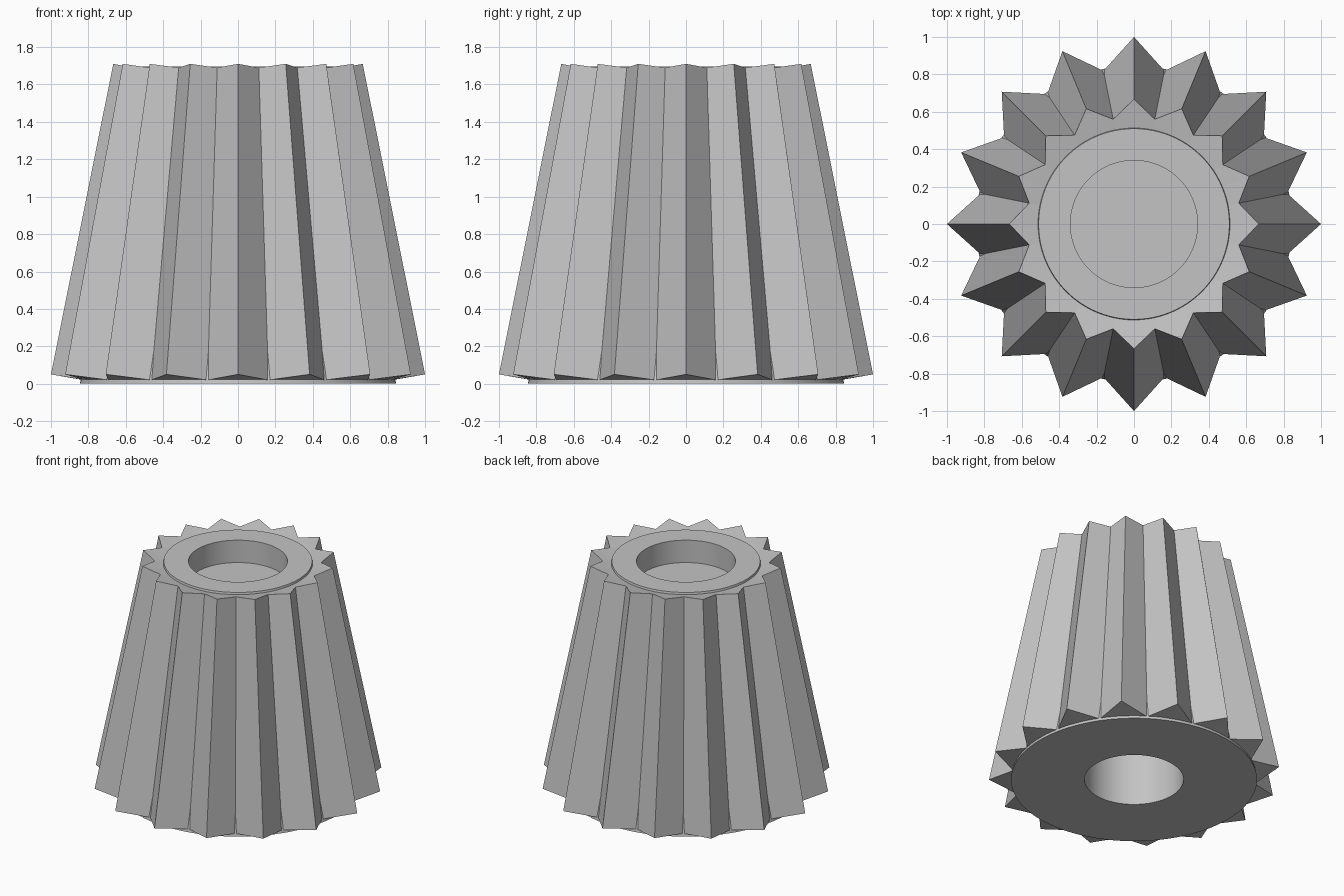
import bpy, bmesh
from math import sin, cos, pi

if "Cube" in bpy.data.objects:
    bpy.data.objects.remove(bpy.data.objects["Cube"])

metal = bpy.data.materials.new("plain grey")
metal.use_nodes = True
grey = (0.55, 0.55, 0.55, 1)
metal.diffuse_color = grey
metal.node_tree.nodes["Principled BSDF"].inputs["Base Color"].default_value = grey

TEETH = 16


def loft(name, rings, count, caps):
    """Join rings of (tip radius, tip z, root radius, root z), alternating round the axis."""
    bm = bmesh.new()
    loops = []
    for tip_r, tip_z, root_r, root_z in rings:
        loop = []
        for i in range(count):
            r, z = (root_r, root_z) if i % 2 else (tip_r, tip_z)
            a = 2 * pi * i / count
            loop.append(bm.verts.new((r * cos(a), r * sin(a), z)))
        loops.append(loop)
    for low, high in zip(loops, loops[1:]):
        for i in range(count):
            j = (i + 1) % count
            bm.faces.new((low[i], low[j], high[j], high[i]))
    if caps:
        bm.faces.new(loops[0])
        bm.faces.new(loops[-1])
    bmesh.ops.recalc_face_normals(bm, faces=bm.faces)
    mesh = bpy.data.meshes.new(name)
    bm.to_mesh(mesh)
    bm.free()
    mesh.materials.append(metal)
    obj = bpy.data.objects.new(name, mesh)
    bpy.context.collection.objects.link(obj)
    return obj


# Tapered ring of pointed teeth with dished ends
loft("gear_teeth", [
    (0.50, 0.0, 0.50, 0.0),
    (0.80, 0.015, 0.80, 0.015),
    (1.00, 0.05, 0.835, 0.02),
    (0.667, 1.71, 0.571, 1.69),
    (0.48, 1.673, 0.48, 1.673),
], TEETH * 2, False)

# Conical hub with a shallow top recess and a deep bore underneath
profile = [(0.34, 1.30), (0.34, 0.0), (0.845, 0.0), (0.51, 1.695),
           (0.34, 1.695), (0.34, 1.525)]
hub = loft("hub", [(r, z, r, z) for r, z in profile], 96, True)

bpy.ops.object.select_all(action="DESELECT")
hub.select_set(True)
bpy.context.view_layer.objects.active = hub
bpy.ops.object.shade_smooth_by_angle(angle=pi / 6)
